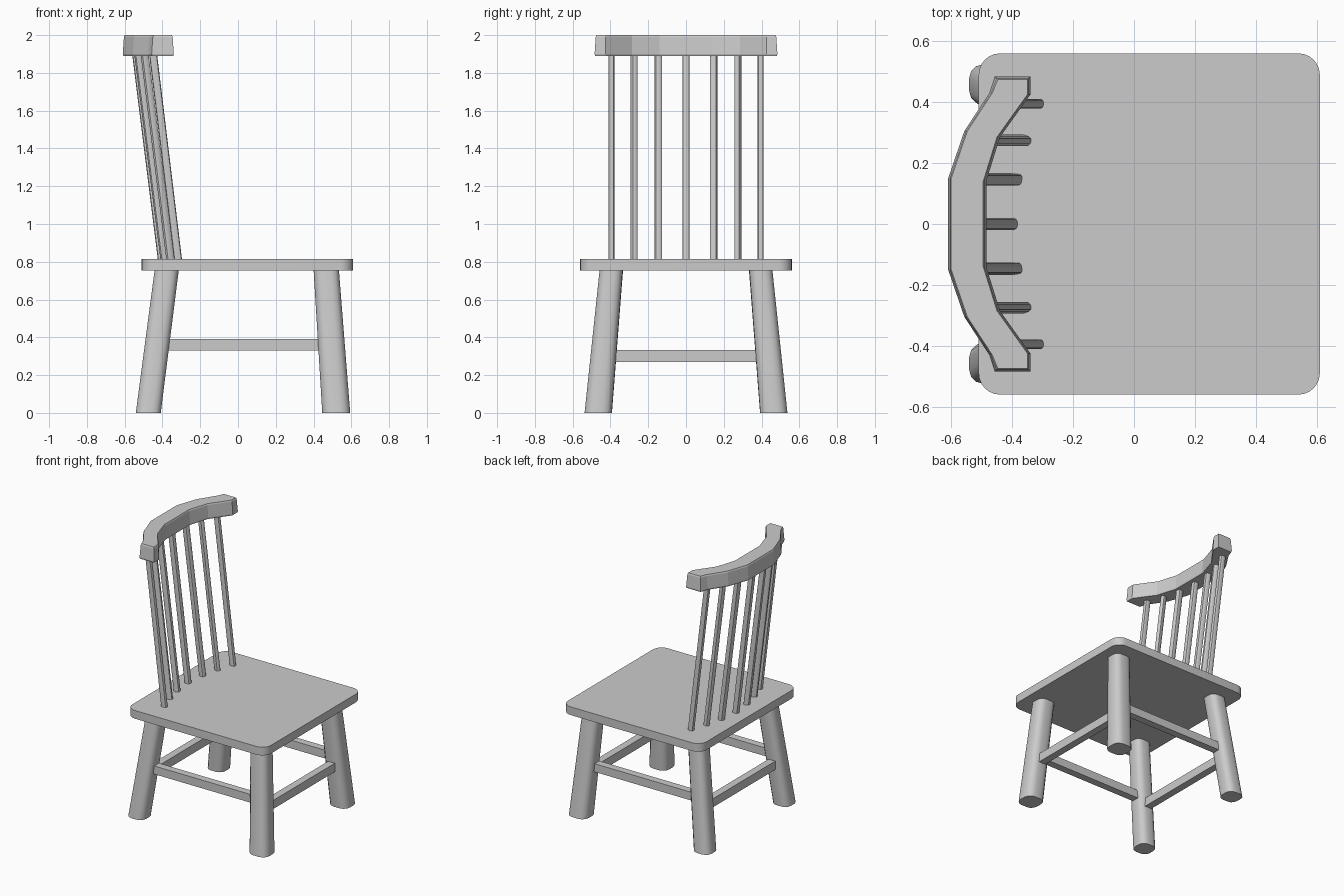
import bpy, bmesh, math

if "Cube" in bpy.data.objects:
    bpy.data.objects.remove(bpy.data.objects["Cube"])


def rounded_rect(cx, cy, sx, sy, r, seg, angle=0.0):
    """Outline of a rounded rectangle, counter-clockwise, turned by angle."""
    pts = []
    for i, (ux, uy) in enumerate([(1, 1), (-1, 1), (-1, -1), (1, -1)]):
        for k in range(seg + 1):
            a = math.pi / 2 * (i + k / seg)
            x = ux * (sx / 2 - r) + r * math.cos(a)
            y = uy * (sy / 2 - r) + r * math.sin(a)
            pts.append((cx + x * math.cos(angle) - y * math.sin(angle),
                        cy + x * math.sin(angle) + y * math.cos(angle)))
    return pts


def loft(name, rings, smooth=True):
    """Closed solid through a stack of (outline, z) rings."""
    bm = bmesh.new()
    rows = [[bm.verts.new((x, y, z)) for x, y in pts] for pts, z in rings]
    n = len(rows[0])
    for a, b in zip(rows, rows[1:]):
        for i in range(n):
            j = (i + 1) % n
            bm.faces.new((a[i], a[j], b[j], b[i]))
    bm.faces.new(rows[0][::-1])
    bm.faces.new(rows[-1])
    bmesh.ops.recalc_face_normals(bm, faces=bm.faces[:])
    me = bpy.data.meshes.new(name)
    bm.to_mesh(me)
    bm.free()
    ob = bpy.data.objects.new(name, me)
    bpy.context.collection.objects.link(ob)
    if smooth:
        bpy.ops.object.select_all(action='DESELECT')
        bpy.context.view_layer.objects.active = ob
        ob.select_set(True)
        bpy.ops.object.shade_smooth_by_angle(angle=math.radians(35))
    return ob


def box(name, x0, x1, y0, y1, z0, z1):
    outline = [(x0, y0), (x1, y0), (x1, y1), (x0, y1)]
    return loft(name, [(outline, z0), (outline, z1)], smooth=False)


# Seat
seat = rounded_rect(0.05, 0, 1.12, 1.12, 0.07, 6)
loft("seat", [(seat, 0.755), (seat, 0.815)])

# Splayed, tapering legs and side stretchers
for s, side in ((-1, "right"), (1, "left")):
    loft(f"front_leg_{side}", [
        (rounded_rect(0.52, s * 0.465, 0.148, 0.144, 0.05, 3), 0),
        (rounded_rect(0.467, s * 0.396, 0.134, 0.122, 0.042, 3), 0.76)])
    loft(f"back_leg_{side}", [
        (rounded_rect(-0.475, s * 0.458, 0.132, 0.132, 0.045, 3), 0),
        (rounded_rect(-0.377, s * 0.394, 0.128, 0.122, 0.042, 3), 0.76)])
    box(f"side_stretcher_{side}", -0.42, 0.49,
        s * 0.425 - 0.027, s * 0.425 + 0.027, 0.33, 0.39)

# Front and back stretchers
for name, x in (("front_stretcher", 0.497), ("back_stretcher", -0.437)):
    box(name, x - 0.027, x + 0.027, -0.43, 0.43, 0.27, 0.333)

# Back spindles along a curve, leaning backwards
for i, (y, x_low, x_high) in enumerate([
        (-0.395, -0.316, -0.452), (-0.275, -0.357, -0.497),
        (-0.147, -0.387, -0.53), (0, -0.402, -0.542),
        (0.147, -0.387, -0.53), (0.275, -0.357, -0.497),
        (0.395, -0.316, -0.452)]):
    turn = 0.0 if abs(y) > 0.35 else y * 1.4
    w = 0.032 if abs(y) > 0.2 else 0.038
    loft(f"spindle_{i + 1}", [
        (rounded_rect(x_low, y, 0.042, w, 0.012, 2, -turn), 0.80),
        (rounded_rect(x_high, y, 0.042, w, 0.012, 2, -turn), 1.92)])

# Curved top rail, bent in straight facets, with a slim chamfer on top
def rail_outline(d):
    back = [(-0.61 + d, 0.15), (-0.557 + d, 0.305),
            (-0.475 + d, 0.43), (-0.457 + d, 0.484 - d)]
    inner = [(-0.34 - d, 0.484 - d), (-0.34 - d, 0.425), (-0.44 - d, 0.285),
             (-0.485 - d, 0.14)]
    half = back + inner
    return half + [(x, -y) for x, y in reversed(half)]

loft("top_rail", [(rail_outline(0.003), 1.89), (rail_outline(0), 1.90),
                  (rail_outline(0.006), 1.99), (rail_outline(0.01), 2.0)],
     smooth=False)
